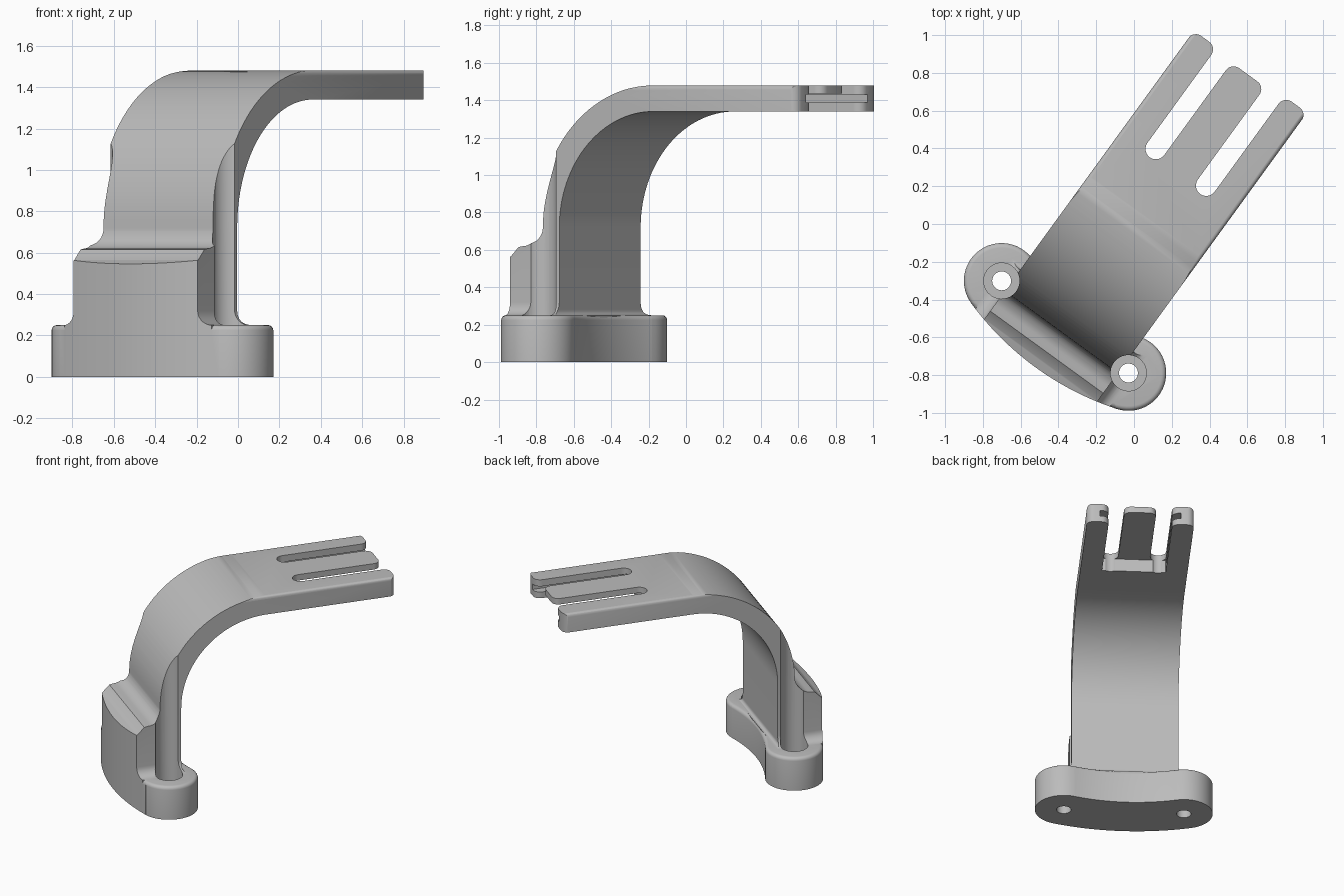
import bpy, bmesh
from math import radians, degrees, sin, cos, asin
from mathutils import Matrix

if "Cube" in bpy.data.objects:
    bpy.data.objects.remove(bpy.data.objects["Cube"])

BOSS_Y, BOSS_X = 0.415, -0.655      # screw boss centres
HALF_W = 0.37                       # arm half width
BEND = (0.07, 0.72)                 # centre of the arm bend
TOP, UNDER = 1.48, 1.34
SWEEP_X, SWEEP_R = 0.64, 1.36       # arc the base follows
SWEEP_A = degrees(asin(BOSS_Y / SWEEP_R))


def arc(cx, cy, r, a0, a1, n=8):
    steps = [radians(a0 + (a1 - a0) * i / n) for i in range(n + 1)]
    return [(cx + r * cos(a), cy + r * sin(a)) for a in steps]


def clean(pts):
    out = []
    for p in pts:
        if not out or abs(p[0] - out[-1][0]) + abs(p[1] - out[-1][1]) > 1e-5:
            out.append(p)
    if abs(out[0][0] - out[-1][0]) + abs(out[0][1] - out[-1][1]) < 1e-5:
        out.pop()
    return out


def prism(name, pts, axis, lo, hi, bevel=0):
    """Extrude a 2D outline along one axis, optionally rounding the far rim."""
    place = {"x": lambda a, b, t: (t, a, b),
             "y": lambda a, b, t: (a, t, b),
             "z": lambda a, b, t: (a, b, t)}[axis]
    bm = bmesh.new()
    face = bm.faces.new([bm.verts.new(place(a, b, lo)) for a, b in clean(pts)])
    res = bmesh.ops.extrude_face_region(bm, geom=[face], use_keep_orig=True)
    far = [g for g in res["geom"] if isinstance(g, bmesh.types.BMVert)]
    rim = [g for g in res["geom"] if isinstance(g, bmesh.types.BMEdge)]
    for v in far:
        v.co["xyz".index(axis)] = hi
    bmesh.ops.recalc_face_normals(bm, faces=bm.faces)
    if bevel:
        bmesh.ops.bevel(bm, geom=rim, offset=bevel, segments=4, profile=0.5,
                        affect="EDGES")
    mesh = bpy.data.meshes.new(name)
    bm.to_mesh(mesh)
    bm.free()
    obj = bpy.data.objects.new(name, mesh)
    bpy.context.collection.objects.link(obj)
    return obj


def box(name, x0, x1, half_y, z0, z1):
    rect = [(x0, -half_y), (x1, -half_y), (x1, half_y), (x0, half_y)]
    return prism(name, rect, "z", z0, z1)


def combine(target, tool, operation):
    """Apply a boolean and discard the tool."""
    mod = target.modifiers.new(operation.lower(), "BOOLEAN")
    mod.object, mod.operation, mod.solver = tool, operation, "EXACT"
    bpy.context.view_layer.update()
    graph = bpy.context.evaluated_depsgraph_get()
    mesh = bpy.data.meshes.new_from_object(target.evaluated_get(graph))
    target.modifiers.clear()
    target.data = mesh
    bpy.data.objects.remove(tool)


def mirrored(half, flip):
    return half + [flip(p) for p in reversed(half)]


# Side profile: curved arm, flared front block, small fillet at the back foot
side = [(1.1, TOP)]
side += arc(*BEND, 0.76, 90, 180, 32)
side += arc(-0.79, 0.72, 0.1, 0, -90, 10)
side += [(-0.82, 0.615), (-0.87, 0.565), (-1.0, 0.515), (-1.0, 0.2), (-0.525, 0.2)]
side += arc(-0.525, 0.275, 0.025, 270, 180, 4)
side += arc(*BEND, 0.62, 180, 90, 32)
side += [(1.1, UNDER)]
bracket = prism("bracket", side, "y", -0.7, 0.7)

# Width outline: rounded top edges, fillet where the column meets the base
width = arc(HALF_W - 0.025, TOP - 0.024, 0.025, 90, 0, 5)
width += arc(HALF_W + 0.07, 0.32, 0.07, 180, 270, 8)
width += [(HALF_W + 0.07, 0.18)]
width = mirrored(width, lambda p: (-p[0], p[1]))
combine(bracket, prism("width_tool", width, "x", -1.2, 1.2), "INTERSECT")

# Plan outline: bowed front, two prongs and the middle tongue
plan = arc(SWEEP_X, 0, SWEEP_R + 0.2, 180, 180 - SWEEP_A, 12)
plan += [(-0.4, 0.6), (-0.3, HALF_W + 0.002)]
plan += arc(0.965, HALF_W - 0.048, 0.05, 90, 0, 6)
plan += arc(0.965, 0.27, 0.05, 0, -90, 6)
plan += arc(0.39, 0.165, 0.055, 90, 270, 12)
plan += arc(0.945, 0.06, 0.05, 90, 0, 6)
plan = mirrored(plan, lambda p: (p[0], -p[1]))
combine(bracket, prism("plan_tool", plan, "z", 0.1, 1.7), "INTERSECT")

# Curved base with a round boss at each end
a0, a1 = 180 - SWEEP_A, 180 + SWEEP_A
foot = arc(SWEEP_X, 0, SWEEP_R + 0.2, a0, a1, 24)
foot += arc(BOSS_X, -BOSS_Y, 0.2, a1, a1 + 180, 24)
foot += arc(SWEEP_X, 0, SWEEP_R - 0.2, a1, a0, 24)
foot += arc(BOSS_X, BOSS_Y, 0.2, a0 - 180, a0, 24)
combine(bracket, prism("base", foot, "z", 0, 0.25, bevel=0.025), "UNION")

# Screw clearance and through holes
for s in (-1, 1):
    for r, z0, z1 in ((0.095, 0.1, 1.3), (0.05, -0.1, 0.2)):
        ring = arc(BOSS_X, s * BOSS_Y, r, 0, 360, 32)
        combine(bracket, prism("screw_tool", ring, "z", z0, z1), "DIFFERENCE")

# Recess under the tongue and grooves inside the prongs
combine(bracket, box("recess_tool", 0.345, 1.2, 0.22, 1.2, 1.435), "DIFFERENCE")
combine(bracket, box("groove_tool", 0.37, 1.2, 0.28, 1.387, 1.43), "DIFFERENCE")

# Turn the arm to its diagonal heading
bracket.data.transform(Matrix.Translation((0.02, -0.015, 0)) @
                       Matrix.Rotation(radians(54), 4, "Z"))

# Single grey finish
grey = bpy.data.materials.new("plain_grey")
grey.use_nodes = True
colour = (0.5, 0.5, 0.5, 1)
grey.diffuse_color = colour
grey.node_tree.nodes["Principled BSDF"].inputs["Base Color"].default_value = colour
bracket.data.materials.clear()
bracket.data.materials.append(grey)
for poly in bracket.data.polygons:
    poly.material_index = 0

bpy.ops.object.select_all(action="DESELECT")
bracket.select_set(True)
bpy.context.view_layer.objects.active = bracket
bpy.ops.object.shade_smooth_by_angle(angle=radians(30))
